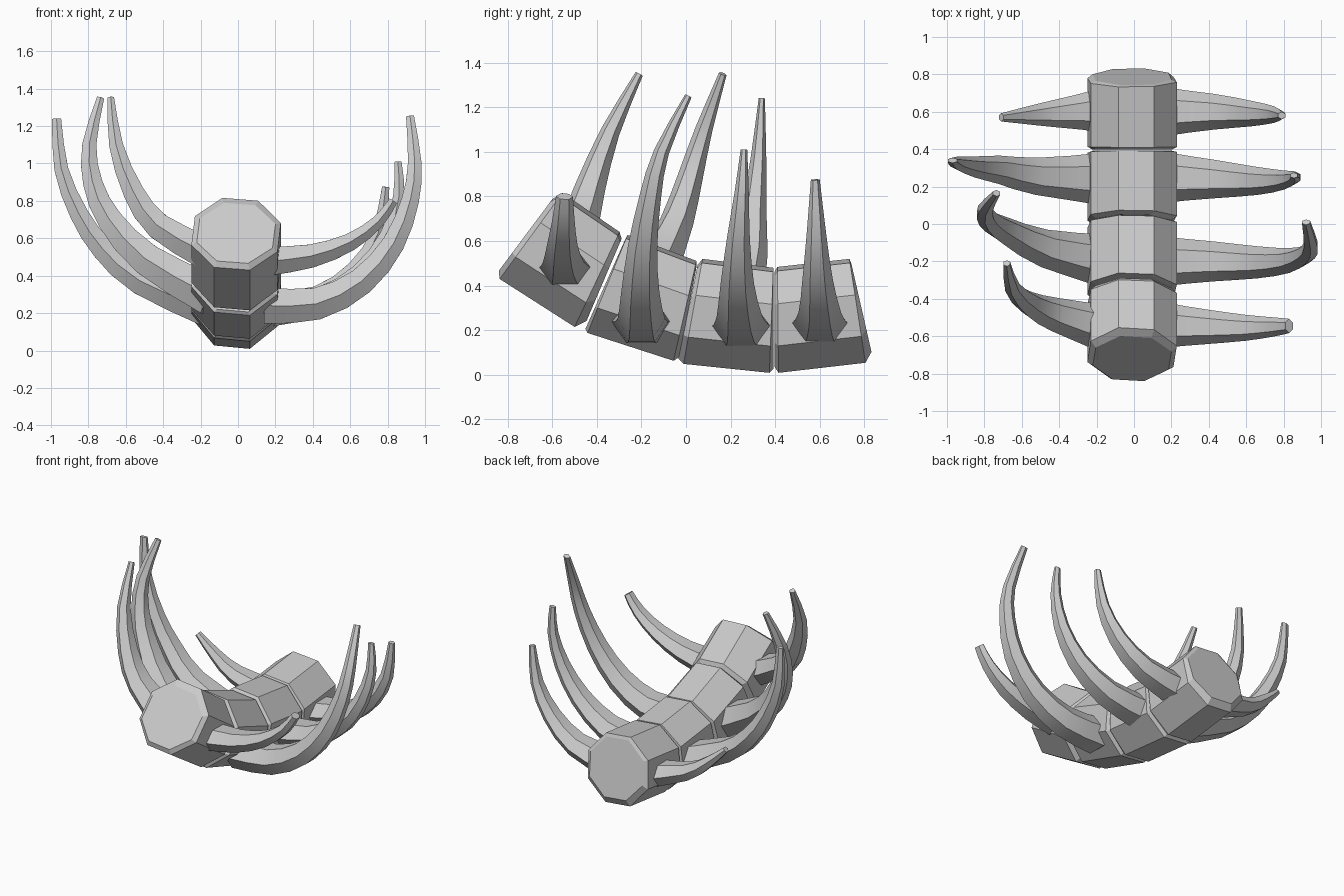
import bpy, bmesh, math
from mathutils import Vector

if "Cube" in bpy.data.objects:
    bpy.data.objects.remove(bpy.data.objects["Cube"])


def make_object(name, rings, smooth=None):
    """Skin a list of equal-sized vertex rings and cap both ends."""
    bm = bmesh.new()
    loops = [[bm.verts.new(p) for p in ring] for ring in rings]
    n = len(loops[0])
    for a, b in zip(loops, loops[1:]):
        for i in range(n):
            bm.faces.new((a[i], a[(i + 1) % n], b[(i + 1) % n], b[i]))
    bm.faces.new(loops[0])
    bm.faces.new(loops[-1])
    bmesh.ops.recalc_face_normals(bm, faces=bm.faces[:])
    me = bpy.data.meshes.new(name)
    bm.to_mesh(me)
    bm.free()
    ob = bpy.data.objects.new(name, me)
    bpy.context.collection.objects.link(ob)
    if smooth:
        bpy.ops.object.select_all(action='DESELECT')
        bpy.context.view_layer.objects.active = ob
        ob.select_set(True)
        bpy.ops.object.shade_smooth_by_angle(angle=math.radians(smooth))


# Vertebrae: chamfered, slightly twisted octagonal wedges along an arc
def octagon(bottom, top, sx=1.0):
    b, t = Vector((-0.01, *bottom)), Vector((-0.01, *top))
    ring = []
    for k in range(8):
        a = math.radians(17 + 45 * k)
        p = b.lerp(t, (math.sin(a) / math.sin(math.radians(107)) + 1) / 2)
        p.x += 0.25 * sx * math.cos(a)
        ring.append(p)
    return ring


# each: (bottom y, z), (top y, z) of front end, front rim, back rim, back end
vertebrae = [
    [(-.84, .466), (-.599, .789), (-.836, .43), (-.554, .816),
     (-.50, .215), (-.298, .641), (-.446, .242), (-.289, .61)],
    [(-.451, .206), (-.276, .60), (-.442, .188), (-.262, .628),
     (-.056, .063), (.047, .511), (-.029, .081), (.047, .484)],
    [(-.034, .072), (.052, .493), (-.011, .049), (.074, .52),
     (.374, .009), (.392, .48), (.392, .027), (.392, .457)],
    [(.397, .036), (.397, .462), (.415, .009), (.41, .484),
     (.805, .054), (.733, .52), (.832, .103), (.742, .498)],
]
for i, v in enumerate(vertebrae):
    make_object(f"vertebra_{i + 1}",
                [octagon(v[0], v[1], .88), octagon(v[2], v[3]),
                 octagon(v[4], v[5]), octagon(v[6], v[7], .88)])


# Ribs: tapering hexagonal horns swept along a smoothed path
def smooth_path(pts, steps=2):
    p = [Vector(q) for q in pts]
    p = [2 * p[0] - p[1]] + p + [2 * p[-1] - p[-2]]
    out = []
    for a, b, c, d in zip(p, p[1:], p[2:], p[3:]):
        for s in range(steps):
            t = s / steps
            out.append(0.5 * (2 * b + (c - a) * t + (2 * a - 5 * b + 4 * c - d) * t * t
                              + (3 * b - a - 3 * c + d) * t ** 3))
    return out + [p[-2]]


def rib(name, pts, root, tip):
    path = smooth_path(pts)
    dist = [0.0]
    for a, b in zip(path, path[1:]):
        dist.append(dist[-1] + (b - a).length)
    rings = []
    for i, c in enumerate(path):
        tan = (path[min(i + 1, len(path) - 1)] - path[max(i - 1, 0)]).normalized()
        wide = Vector((0, 1, 0))
        wide = (wide - tan * wide.dot(tan)).normalized()
        thin = tan.cross(wide)
        s = dist[i] / dist[-1]
        w = root[0] + (tip[0] - root[0]) * s ** 0.85
        t = root[1] + (tip[1] - root[1]) * s ** 1.1
        rings.append([c + wide * w * math.cos(k * math.pi / 3)
                      + thin * t * 1.12 * math.sin(k * math.pi / 3) for k in range(6)])
    make_object(name, rings, 35)


rib("right_rib_1", [(.14, -.54, .475), (.39, -.55, .505), (.6, -.555, .58),
                    (.75, -.55, .69), (.83, -.545, .80)], (.125, .08), (.038, .024))
rib("right_rib_2", [(.14, -.2, .24), (.42, -.2, .25), (.66, -.205, .37), (.83, -.195, .57),
                    (.92, -.16, .8), (.945, -.11, 1.0), (.92, .01, 1.25)],
    (.135, .1), (.016, .022))
rib("right_rib_3", [(.14, .25, .21), (.43, .24, .26), (.66, .23, .41), (.8, .235, .61),
                    (.86, .25, .82), (.855, .26, 1.01)], (.14, .09), (.015, .02))
rib("right_rib_4", [(.14, .6, .22), (.43, .6, .28), (.63, .59, .43),
                    (.75, .585, .63), (.79, .58, .875)], (.135, .085), (.02, .02))
rib("left_rib_1", [(-.15, -.56, .51), (-.42, -.485, .66), (-.555, -.43, .84),
                   (-.65, -.34, 1.09), (-.68, -.21, 1.35)], (.13, .09), (.018, .018))
rib("left_rib_2", [(-.14, -.2, .29), (-.48, -.13, .48), (-.68, -.04, .69),
                   (-.775, .02, .89), (-.795, .08, 1.1), (-.735, .165, 1.35)],
    (.145, .11), (.018, .02))
rib("left_rib_3", [(-.14, .24, .205), (-.52, .255, .37), (-.72, .29, .54),
                   (-.85, .305, .73), (-.945, .325, .97), (-.97, .34, 1.24)],
    (.145, .09), (.014, .025))
rib("left_rib_4", [(-.14, .61, .235), (-.43, .59, .32), (-.58, .58, .42),
                   (-.71, .57, .54)], (.125, .08), (.022, .018))
